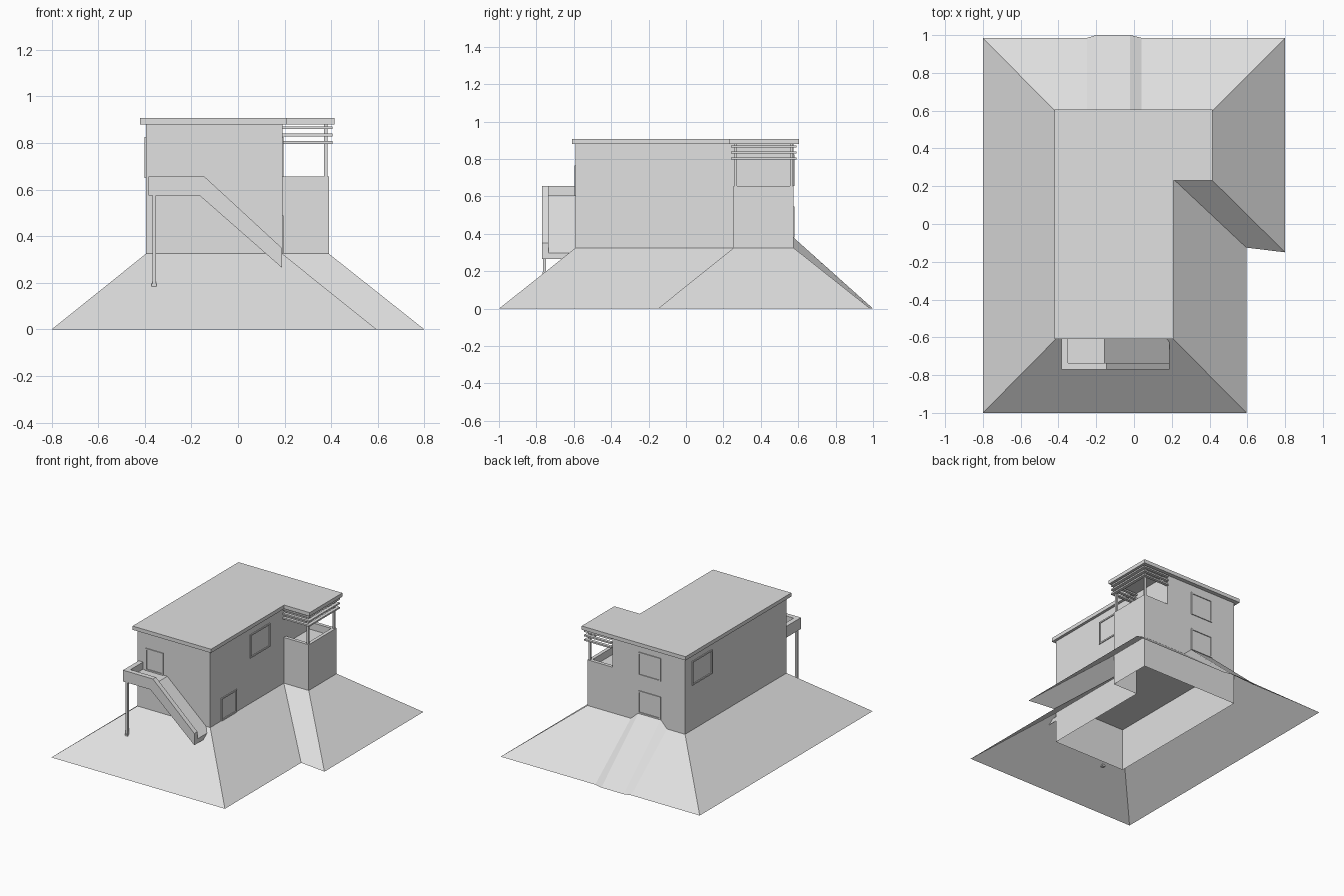
import bpy

if "Cube" in bpy.data.objects:
    bpy.data.objects.remove(bpy.data.objects["Cube"])

grey = bpy.data.materials.new("plain_grey")
grey.diffuse_color = (0.75, 0.75, 0.75, 1)
grey.use_nodes = True
grey.node_tree.nodes["Principled BSDF"].inputs["Base Color"].default_value = grey.diffuse_color


def mesh(name, verts, faces):
    me = bpy.data.meshes.new(name)
    me.from_pydata(verts, [], faces)
    me.materials.append(grey)
    ob = bpy.data.objects.new(name, me)
    bpy.context.collection.objects.link(ob)
    return ob


def prism(name, pts, a, b, caps=True, axis="z"):
    """Extrude an outline from a to b: an xy outline along z, or an xz outline along y."""
    if axis == "z":
        place = lambda p, t: (p[0], p[1], t)
    else:
        pts = pts[::-1]          # keeps the normals outward
        place = lambda p, t: (p[0], t, p[1])
    n = len(pts)
    verts = [place(p, t) for t in (a, b) for p in pts]
    faces = [(i, (i + 1) % n, n + (i + 1) % n, n + i) for i in range(n)]
    if caps:
        faces += [tuple(range(n))[::-1], tuple(range(n, 2 * n))]
    return mesh(name, verts, faces)


def box(name, x0, x1, y0, y1, z0, z1):
    return prism(name, [(x0, y0), (x1, y0), (x1, y1), (x0, y1)], z0, z1)


def frame(name, side, a0, a1, z0, z1):
    """Slim raised frame on a wall; a0..a1 runs along the wall."""
    w, d = 0.01, 0.006
    bars = [(a0, a0 + w, z0, z1), (a1 - w, a1, z0, z1),
            (a0 + w, a1 - w, z1 - w, z1), (a0 + w, a1 - w, z0, z0 + w)]
    for i, (p, q, s, t) in enumerate(bars):
        n = f"{name}_bar_{i}"
        if side == "front":
            box(n, p, q, Y0 - d, Y0, s, t)
        elif side == "back":
            box(n, p, q, Y1, Y1 + d, s, t)
        elif side == "left":
            box(n, X0 - d, X0, p, q, s, t)
        else:
            box(n, X1, X1 + d, p, q, s, t)


X0, X1, X2 = -0.395, 0.19, 0.39      # left wall, right wall, porch wall
Y0, YP, Y1 = -0.59, 0.255, 0.575     # front wall, porch front, back wall
ZG, ZF, ZR = 0.325, 0.605, 0.88      # ground at the walls, upper floor, roof underside


def ell(x0, x1, x2, y0, yp, y1):
    return [(x0, y0), (x1, y0), (x1, yp), (x2, yp), (x2, y1), (x0, y1)]


# House walls, open underneath, with floor inside
outline = ell(X0, X1, X2, Y0, YP, Y1)
prism("lower_walls", outline, 0.10, ZF, caps=False)
mesh("ground_floor", [(x, y, 0.41) for x, y in outline], [(5, 4, 3, 2, 1, 0)])
prism("upper_walls", [(X0, Y0), (X1, Y0), (X1, Y1), (X0, Y1)], ZF, ZR, caps=False)

# Flat roof slab
prism("roof", ell(-0.42, 0.21, 0.415, -0.61, 0.23, 0.605), ZR, 0.907)

# Sloped ground around the house, with a raised path at the back door
inner = [(X0, Y0, ZG), (X1, Y0, ZG), (X1, YP, ZG), (X2, YP, ZG), (X2, Y1, ZG),
         (0.04, Y1, ZG), (-0.02, Y1, 0.38), (-0.2, Y1, 0.38), (-0.25, Y1, ZG), (X0, Y1, ZG)]
outer = [(-0.8, -1, 0), (0.595, -1, 0), (0.595, -0.125, 0), (0.8, -0.15, 0), (0.8, 0.985, 0),
         (0.04, 0.985, 0), (-0.02, 1, 0), (-0.2, 1, 0), (-0.25, 0.985, 0), (-0.8, 0.985, 0)]
n = len(inner)
mesh("sloped_ground", outer + inner,
     [(i, (i + 1) % n, n + (i + 1) % n, n + i) for i in range(n)])

# Corner porch: floor, parapet, posts
mesh("porch_floor", [(X1, YP, ZF), (X2, YP, ZF), (X2, Y1, ZF), (X1, Y1, ZF)], [(0, 1, 2, 3)])
T = 0.025
prism("porch_parapet", [(X1, YP), (X2, YP), (X2, Y1), (X1, Y1), (X1, Y1 - T),
                        (X2 - T, Y1 - T), (X2 - T, YP + T), (X1, YP + T)], ZF, 0.657)
for label, y in (("front", YP + 0.012), ("back", Y1 - 0.012)):
    box(f"porch_post_{label}", 0.37, 0.384, y - 0.007, y + 0.007, 0.655, ZR)

# Sun louvres wrapping the porch on three sides
for i, z in enumerate((0.797, 0.829, 0.861)):
    prism(f"louvre_{i}", [(X1, 0.24), (0.405, 0.24), (0.405, 0.59), (X1, 0.59), (X1, 0.568),
                          (0.382, 0.568), (0.382, 0.262), (X1, 0.262)], z, z + 0.011)

# Front landing with stair ramp, parapets and post
prism("landing_and_stair", [(-0.385, 0.575), (-0.165, 0.575), (0.188, 0.265), (0.188, 0.297),
                            (-0.155, ZF), (-0.385, ZF)], -0.735, Y0, axis="y")
prism("stair_parapet", [(-0.385, 0.575), (-0.165, 0.575), (0.188, 0.265), (0.188, 0.35),
                        (-0.145, 0.657), (-0.385, 0.657)], -0.77, -0.735, axis="y")
box("landing_side_parapet", -0.385, -0.35, -0.735, Y0, ZF, 0.657)
box("landing_post", -0.368, -0.352, -0.765, -0.748, 0.185, 0.575)
box("landing_post_foot", -0.371, -0.349, -0.768, -0.745, 0.185, 0.197)

# Doors and windows
frame("front_door", "front", -0.33, -0.187, ZF, 0.765)
frame("back_window", "back", -0.2, -0.02, 0.655, 0.825)
frame("back_door", "back", -0.2, -0.02, 0.38, 0.545)
frame("left_window", "left", 0.265, 0.495, 0.65, 0.825)
frame("right_window", "right", -0.135, 0.095, 0.655, 0.825)
frame("right_door", "right", -0.465, -0.29, ZG, 0.49)
